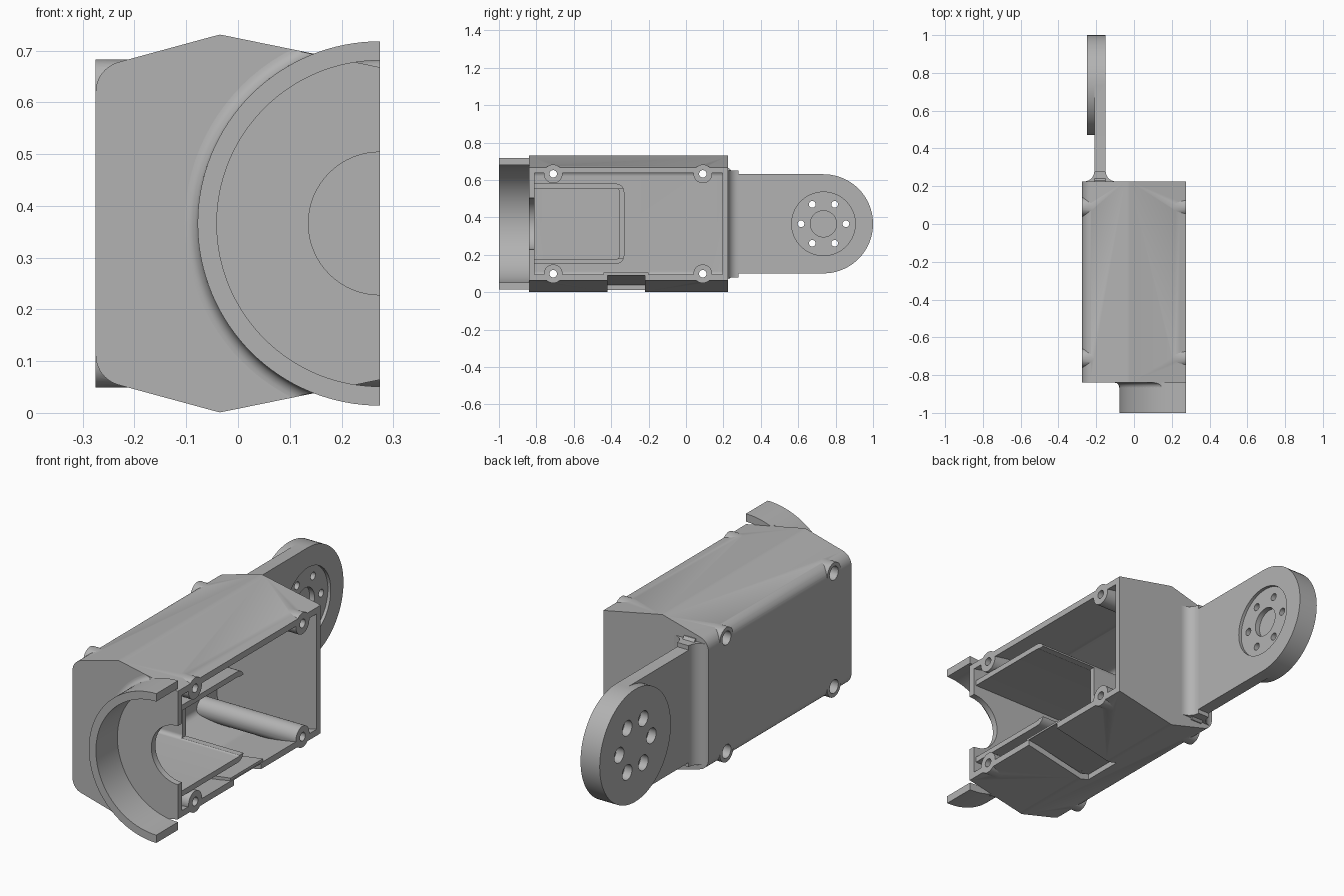
import bpy, bmesh
from math import sin, cos, radians, pi

if "Cube" in bpy.data.objects:
    bpy.data.objects.remove(bpy.data.objects["Cube"], do_unlink=True)

grey = bpy.data.materials.new("matte_grey")
grey.use_nodes = True
colour = (0.45, 0.45, 0.45, 1)
grey.diffuse_color = colour
grey.node_tree.nodes["Principled BSDF"].inputs["Base Color"].default_value = colour

MID = 0.366    # height of the symmetry plane
OPEN = 0.274   # x of the open side


def finish_mesh(name, bm):
    bmesh.ops.recalc_face_normals(bm, faces=bm.faces)
    mesh = bpy.data.meshes.new(name)
    bm.to_mesh(mesh)
    bm.free()
    mesh.materials.append(grey)
    obj = bpy.data.objects.new(name, mesh)
    bpy.context.collection.objects.link(obj)
    return obj


def prism(name, pts, axis, a, b):
    """Extrude a 2D outline along an axis from a to b."""
    place = {"x": lambda u, v, w: (w, u, v),
             "y": lambda u, v, w: (u, w, v),
             "z": lambda u, v, w: (u, v, w)}[axis]
    bm = bmesh.new()
    low = [bm.verts.new(place(u, v, a)) for u, v in pts]
    high = [bm.verts.new(place(u, v, b)) for u, v in pts]
    bm.faces.new(low)
    bm.faces.new(high)
    n = len(pts)
    for i in range(n):
        j = (i + 1) % n
        bm.faces.new((low[i], low[j], high[j], high[i]))
    return finish_mesh(name, bm)


def arc(u, v, r, start, end, n=12):
    angles = [radians(start + (end - start) * i / n) for i in range(n + 1)]
    return [(u + r * cos(t), v + r * sin(t)) for t in angles]


def rod(name, u, v, r, axis, a, b, n=32):
    return prism(name, arc(u, v, r, 0, 360, n)[:-1], axis, a, b)


def box(name, x0, x1, y0, y1, z0, z1):
    return prism(name, [(x0, y0), (x1, y0), (x1, y1), (x0, y1)], "z", z0, z1)


def combine(obj, other, operation):
    mod = obj.modifiers.new(operation, "BOOLEAN")
    mod.operation = operation
    mod.solver = "EXACT"
    mod.object = other
    bpy.context.view_layer.objects.active = obj
    bpy.ops.object.modifier_apply(modifier=mod.name)
    bpy.data.objects.remove(other, do_unlink=True)


def cut(obj, other):
    combine(obj, other, "DIFFERENCE")


def add(obj, other):
    combine(obj, other, "UNION")


def section(d, right):
    """Body cross-section, offset inward by d, ending at x = right."""
    top = arc(-0.215, 0.62, 0.06 - d, 180, 105, 10)
    top += [(-0.047, 0.728 - d), (-0.035, 0.731 - d), (-0.022, 0.7285 - d)]
    top += [(right, 0.668 - d - 0.2 * (right - OPEN))]
    return top + [(x, 2 * MID - z) for x, z in reversed(top)]


# Hollow body, open on one side
body = prism("body_shell", section(0, OPEN), "y", -0.84, 0.225)
cut(body, prism("cavity", section(0.03, 0.3), "y", -0.81, 0.195))

# Screw tubes in the four corners
screws = [(y, MID + s * 0.267) for y in (-0.71, 0.09) for s in (-1, 1)]
for y, z in screws:
    add(body, rod("tube", y, z, 0.05, "x", -0.275, OPEN))

# Recess in the bottom wall
add(body, prism("recess_roof", [(-0.1, 0.037), (0.27, 0.09), (0.27, 0.105), (-0.1, 0.052)],
                "y", -0.44, -0.20))
cut(body, prism("recess", [(-0.08, -0.05), (0.3, -0.05), (0.3, 0.094), (-0.08, 0.04)],
                "y", -0.42, -0.22))

# Screw holes with counterbores
for y, z in screws:
    cut(body, rod("hole", y, z, 0.02, "x", -0.4, 0.4, 24))
    cut(body, rod("counterbore", y, z, 0.032, "x", -0.4, -0.2, 24))

# Half-round opening in the front wall
cut(body, rod("front_opening", OPEN, MID, 0.138, "y", -0.9, -0.8, 64))

# Inner compartment: two ribs joined by a low end wall with rounded corners
low, high = MID - 0.215, MID + 0.215


def bay(d):
    end, r = -0.33 - d, 0.045 - d
    return ([(-0.815, low + d)] + arc(end - r, low + d + r, r, -90, 0, 6)
            + arc(end - r, high - d - r, r, 0, 90, 6) + [(-0.815, high - d)])


compartment = prism("compartment_walls", bay(0), "x", -0.25, 0.262)
inner = [(y - 0.05 * (y < -0.8), z) for y, z in bay(0.026)]
cut(compartment, prism("bay_space", inner, "x", -0.3, 0.3))
cut(compartment, box("end_trim", -0.04, 0.4, -0.376, -0.3, low + 0.03, high - 0.03))

# Half ring at the front
ring = prism("front_half_ring", arc(OPEN, MID, 0.352, 90, 270, 64)
             + arc(OPEN, MID, 0.315, 270, 90, 64), "y", -1.0, -0.838)

# Fillet where the ring meets the body
bm = bmesh.new()
profile = [(0.345, -0.835), (0.345, -0.865)] + arc(0.377, -0.865, 0.025, 180, 90, 6) + [(0.377, -0.835)]
loops = []
for k in range(96):
    t = 2 * pi * k / 96
    loops.append([bm.verts.new((OPEN + r * cos(t), y, MID + r * sin(t))) for r, y in profile])
for k in range(96):
    p, q = loops[k], loops[(k + 1) % 96]
    for i in range(len(profile)):
        j = (i + 1) % len(profile)
        bm.faces.new((p[i], p[j], q[j], q[i]))
fillet = finish_mesh("ring_fillet", bm)
combine(fillet, prism("fillet_limit", section(0.001, OPEN), "y", -0.9, -0.836), "INTERSECT")

# Rear arm: rounded plate, flared where it meets the body, with a thicker end disc
AY, AR = 0.735, 0.265
lo, hi = MID - AR, MID + AR
outline = (arc(0.285, lo - 0.06, 0.06, 180, 90, 8) + arc(AY, MID, AR, -90, 90, 40)
           + arc(0.285, hi + 0.06, 0.06, 270, 180, 8))
outline = [(y, min(max(z, 0.07), 0.665)) for y, z in outline]
outline = [(0.215, 0.07)] + outline + [(0.215, 0.665)]
arm = prism("rear_arm", outline, "x", -0.21, -0.15)
flare = (arc(-0.095, 0.28, 0.055, 270, 180, 10) + arc(-0.265, 0.28, 0.055, 0, -90, 10)
         + [(-0.265, 0.215), (-0.095, 0.215)])
add(arm, prism("flare", flare, "z", 0.08, 0.652))
add(arm, rod("end_disc", AY, MID, AR, "x", -0.25, -0.16, 80))

# Hub recess, centre pocket and bolt circle
cut(arm, rod("hub_recess", AY, MID, 0.17, "x", -0.165, -0.1, 64))
cut(arm, rod("centre_pocket", AY, MID, 0.07, "x", -0.19, -0.1, 40))
for k in range(6):
    t = k * pi / 3
    y, z = AY + 0.12 * cos(t), MID + 0.12 * sin(t)
    cut(arm, rod("bolt_hole", y, z, 0.018, "x", -0.4, 0, 20))
    cut(arm, rod("bolt_counterbore", y, z, 0.036, "x", -0.4, -0.21, 24))

# Smooth curves, keep edges crisp
for obj in (body, compartment, ring, fillet, arm):
    bpy.ops.object.select_all(action="DESELECT")
    obj.select_set(True)
    bpy.context.view_layer.objects.active = obj
    bpy.ops.object.shade_smooth_by_angle(angle=radians(28))
